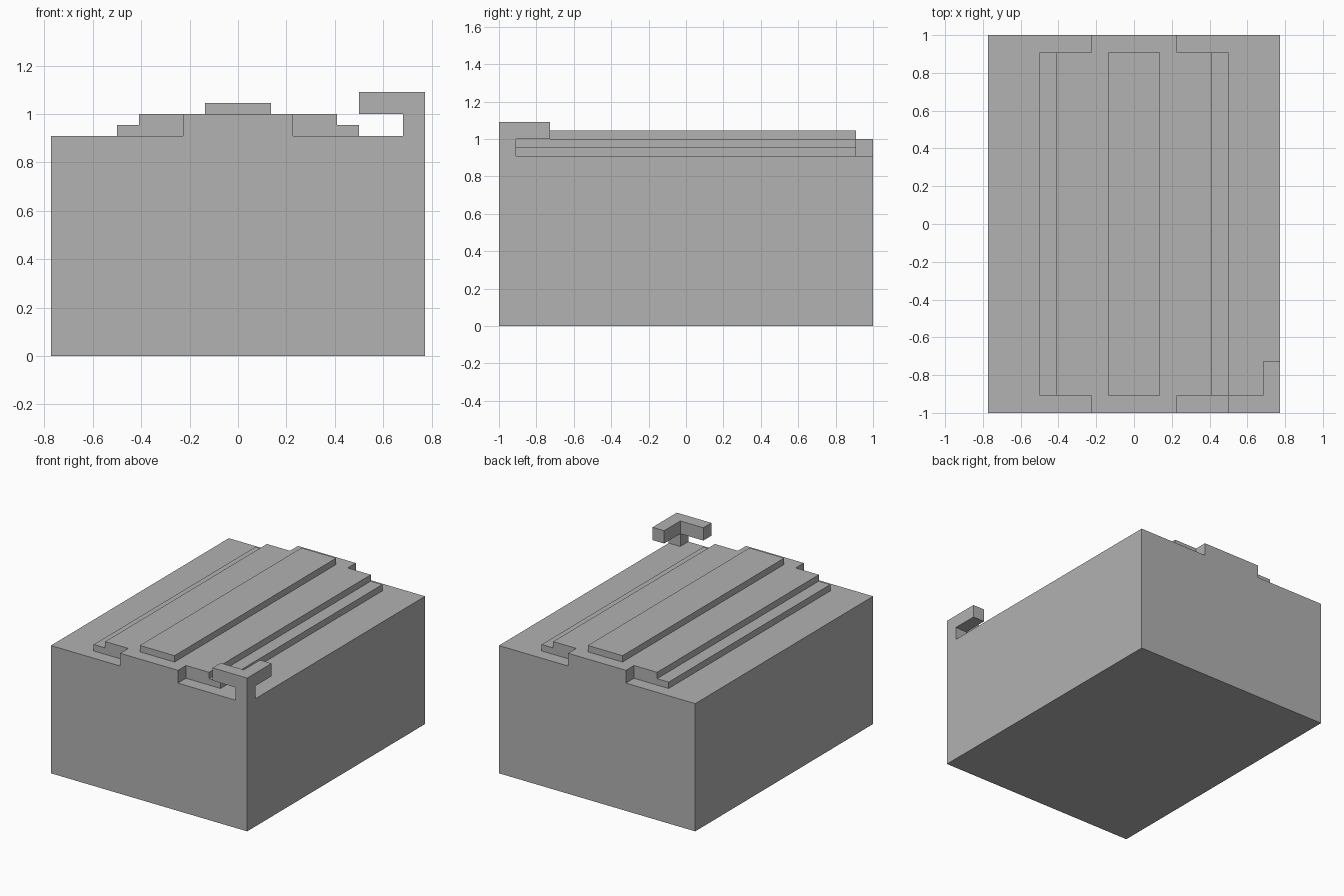
import bpy
import bmesh
from mathutils import Vector

cube = bpy.data.objects.get("Cube")
if cube:
    bpy.data.objects.remove(cube, do_unlink=True)

# One plain grey material for the whole model
grey = bpy.data.materials.new("plain grey")
grey.use_nodes = True
colour = (0.445, 0.445, 0.445, 1)
grey.diffuse_color = colour
grey.node_tree.nodes["Principled BSDF"].inputs["Base Color"].default_value = colour

U = 1 / 22                      # grid step shared by every part
HALF_W, HALF_L = 17 * U, 22 * U
DECK = 20 * U                   # flat top of the body
INNER = 20 * U                  # half length of the raised strips


def prism(name, outline, direction):
    """Extrude a closed outline of 3D points along a direction."""
    bm = bmesh.new()
    face = bm.faces.new([bm.verts.new(p) for p in outline])
    moved = bmesh.ops.extrude_face_region(bm, geom=[face])["geom"]
    verts = [v for v in moved if isinstance(v, bmesh.types.BMVert)]
    bmesh.ops.translate(bm, verts=verts, vec=Vector(direction))
    bmesh.ops.recalc_face_normals(bm, faces=bm.faces)
    mesh = bpy.data.meshes.new(name)
    bm.to_mesh(mesh)
    bm.free()
    mesh.materials.append(grey)
    obj = bpy.data.objects.new(name, mesh)
    bpy.context.collection.objects.link(obj)
    return obj


def box(name, x0, x1, y0, y1, z0, z1):
    outline = [(x0, y0, z0), (x1, y0, z0), (x1, y1, z0), (x0, y1, z0)]
    return prism(name, outline, (0, 0, z1 - z0))


# Main block
box("body", -HALF_W, HALF_W, -HALF_L, HALF_L, 0, DECK)

# Stepped ridge running front to back: half widths of each layer, bottom up
half = []
for level, width in enumerate((11, 9, 3)):
    half += [(width * U, DECK + level * U), (width * U, DECK + (level + 1) * U)]
profile = half + [(-x, z) for x, z in reversed(half)]
prism("stepped_ridge", [(x, -INNER, z) for x, z in profile], (0, 2 * INNER, 0))

# Tabs carrying the ridge out to both ends
for name, side in (("front_tab", -1), ("back_tab", 1)):
    y0, y1 = sorted((side * INNER, side * HALF_L))
    box(name, -5 * U, 5 * U, y0, y1, DECK, DECK + 2 * U)

# Corner hook: a short post under an L-shaped cap
inner_x, inner_y, cap_z = HALF_W - 2 * U, -INNER, DECK + 2 * U
box("hook_post", inner_x, HALF_W, -HALF_L, inner_y, DECK, cap_z)
cap = [(11 * U, -HALF_L), (HALF_W, -HALF_L), (HALF_W, -16 * U),
       (inner_x, -16 * U), (inner_x, inner_y), (11 * U, inner_y)]
prism("hook_cap", [(x, y, cap_z) for x, y in cap], (0, 0, 2 * U))
